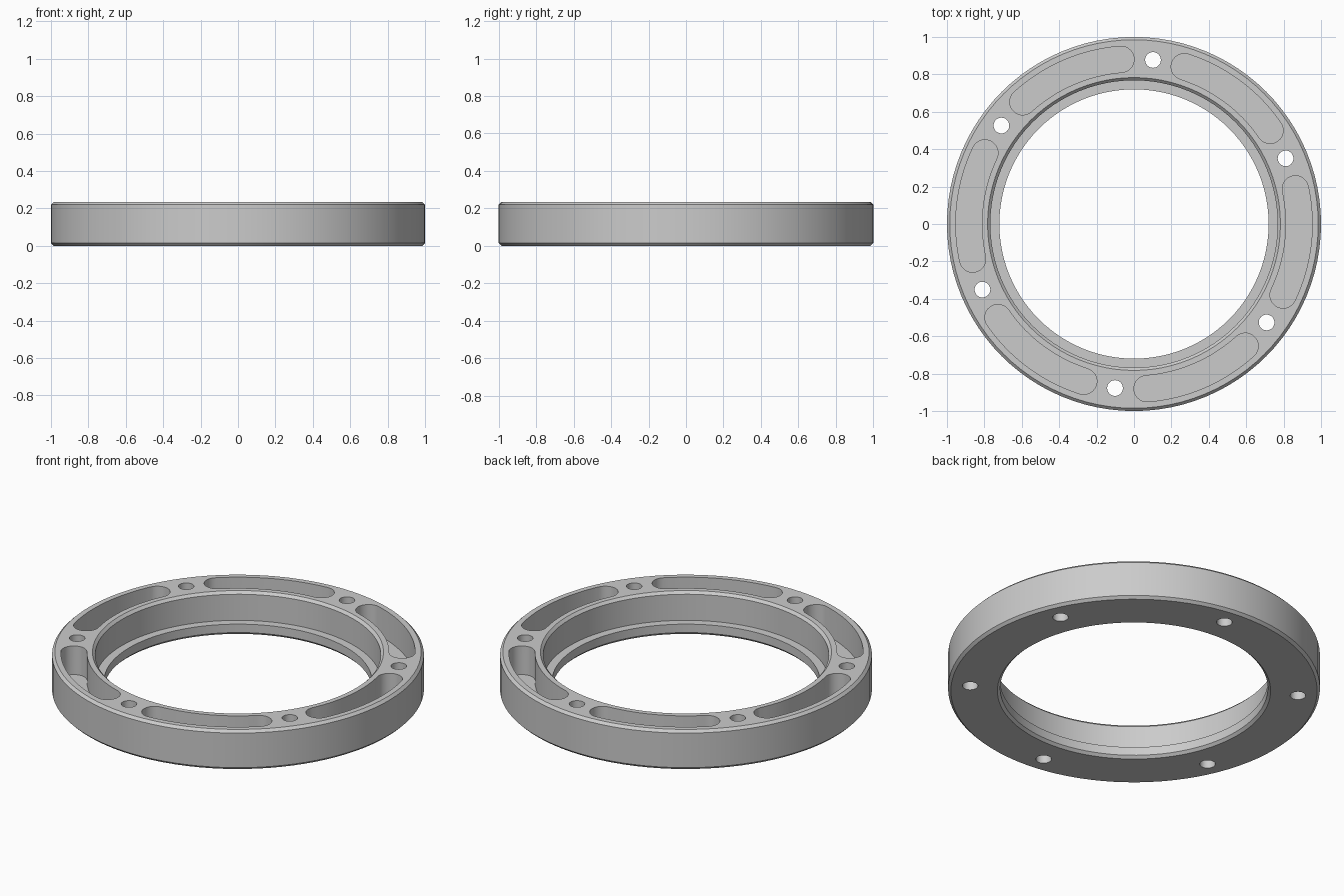
import bpy, bmesh
from math import sin, cos, pi, radians
from mathutils import Matrix, Vector

cube = bpy.data.objects.get("Cube")
if cube:
    bpy.data.objects.remove(cube)

HEIGHT, LEDGE, CHAMFER = 0.235, 0.065, 0.015
OUTER, BORE, LIP = 1.0, 0.768, 0.72
PITCH, SLOT_HALF, SLOT_R, HOLE_R = 0.883, radians(18.9), 0.07, 0.042
FIRST_HOLE = radians(23.4)
SEGMENTS = 96

steel = bpy.data.materials.new("plain grey metal")
steel.use_nodes = True
grey = (0.6, 0.6, 0.6, 1)
steel.diffuse_color = grey
steel.node_tree.nodes["Principled BSDF"].inputs["Base Color"].default_value = grey


def make_object(name, bm):
    bmesh.ops.recalc_face_normals(bm, faces=bm.faces)
    mesh = bpy.data.meshes.new(name)
    bm.to_mesh(mesh)
    bm.free()
    mesh.materials.append(steel)
    obj = bpy.data.objects.new(name, mesh)
    bpy.context.collection.objects.link(obj)
    return obj


def add_prism(bm, outline, bottom, top):
    face = bm.faces.new([bm.verts.new((x, y, bottom)) for x, y in outline])
    result = bmesh.ops.extrude_face_region(bm, geom=[face], use_keep_orig=True)
    moved = [v for v in result["geom"] if isinstance(v, bmesh.types.BMVert)]
    bmesh.ops.translate(bm, verts=moved, vec=(0, 0, top - bottom))


def arc(centre, radius, start, end, steps):
    angles = [start + (end - start) * i / steps for i in range(steps + 1)]
    return [(centre[0] + radius * cos(a), centre[1] + radius * sin(a)) for a in angles]


def slot_outline(mid):
    # Curved slot with round ends
    a, b = mid - SLOT_HALF, mid + SLOT_HALF
    start = (PITCH * cos(a), PITCH * sin(a))
    end = (PITCH * cos(b), PITCH * sin(b))
    origin = (0, 0)
    return (arc(origin, PITCH + SLOT_R, a, b, 16)[:-1]
            + arc(end, SLOT_R, b, b + pi, 14)[:-1]
            + arc(origin, PITCH - SLOT_R, b, a, 16)[:-1]
            + arc(start, SLOT_R, a + pi, a + 2 * pi, 14)[:-1])


# Ring body: chamfered section with an inner lip, turned about z
c = CHAMFER
section = [(OUTER - c, 0), (OUTER, c), (OUTER, HEIGHT - c), (OUTER - c, HEIGHT),
           (BORE + c, HEIGHT), (BORE, HEIGHT - c), (BORE, LEDGE),
           (LIP, LEDGE), (LIP, c), (LIP + c, 0)]
bm = bmesh.new()
rings = []
for i in range(SEGMENTS):
    turn = Matrix.Rotation(2 * pi * i / SEGMENTS, 3, "Z")
    rings.append([bm.verts.new(turn @ Vector((r, 0, z))) for r, z in section])
for i, ring in enumerate(rings):
    following = rings[(i + 1) % SEGMENTS]
    for j in range(len(section)):
        k = (j + 1) % len(section)
        bm.faces.new((ring[j], following[j], following[k], ring[k]))
body = make_object("ring_body", bm)

# Cutter: six through holes and six blind slots
bm = bmesh.new()
for i in range(6):
    angle = FIRST_HOLE + i * pi / 3
    centre = (PITCH * cos(angle), PITCH * sin(angle))
    add_prism(bm, arc(centre, HOLE_R, 0, 2 * pi, 32)[:-1], -0.1, HEIGHT + 0.1)
    add_prism(bm, slot_outline(angle + pi / 6), LEDGE, HEIGHT + 0.1)
cutter = make_object("hole_and_slot_cutter", bm)
cutter.hide_render = True

cut = body.modifiers.new("holes and slots", "BOOLEAN")
cut.operation = "DIFFERENCE"
cut.solver = "EXACT"
cut.object = cutter

bpy.ops.object.select_all(action="DESELECT")
body.select_set(True)
bpy.context.view_layer.objects.active = body
bpy.ops.object.modifier_apply(modifier=cut.name)
bpy.data.objects.remove(cutter)
bpy.ops.object.shade_smooth_by_angle(angle=radians(30))
